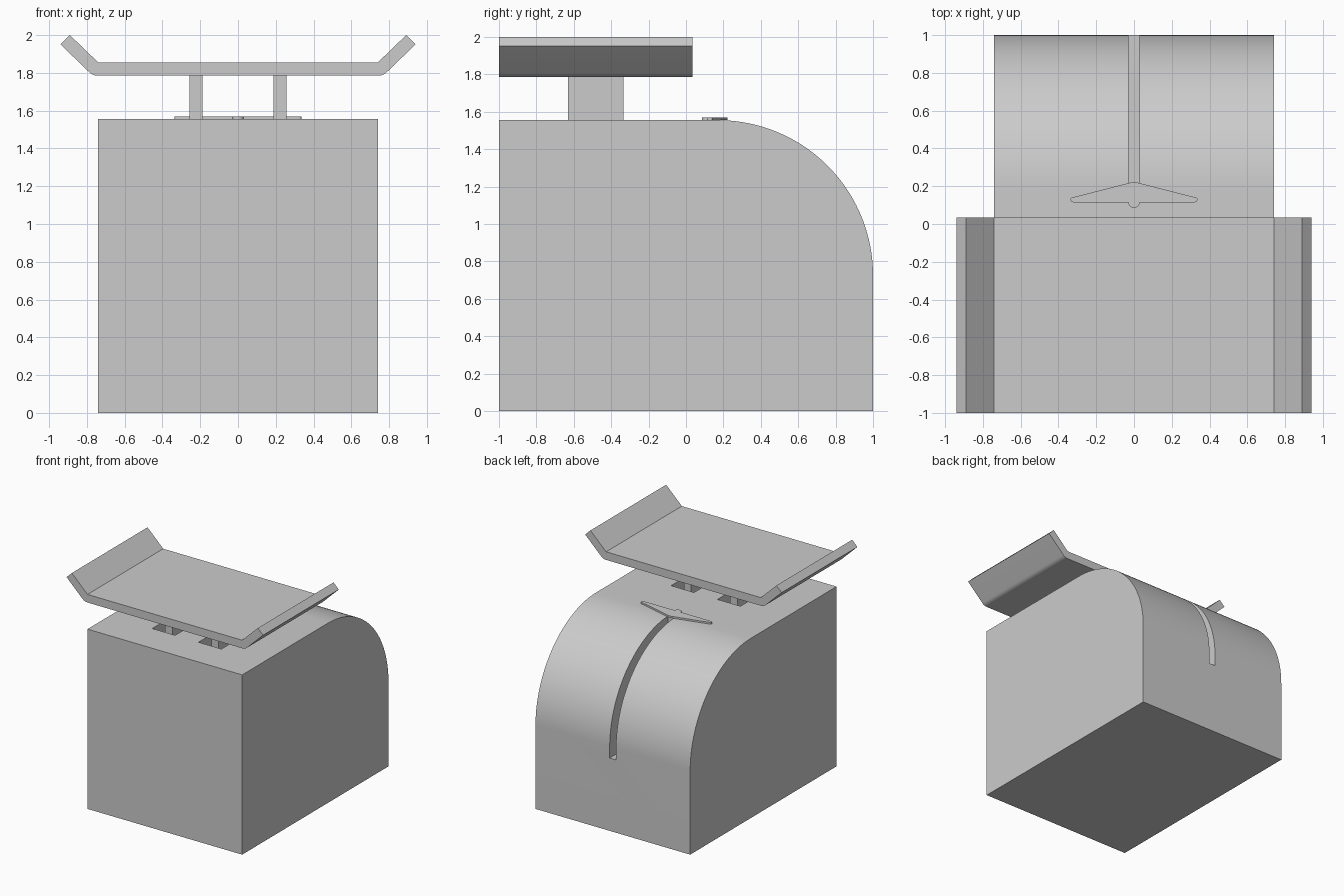
import bpy, bmesh, math
from mathutils import Vector

if "Cube" in bpy.data.objects:
    bpy.data.objects.remove(bpy.data.objects["Cube"])


def arc(cx, cy, r, a0, a1, n):
    return [(cx + r * math.cos(math.radians(a0 + (a1 - a0) * i / n)),
             cy + r * math.sin(math.radians(a0 + (a1 - a0) * i / n))) for i in range(n + 1)]


def extrude(name, pts, place, depth):
    """Face from a 2D profile, placed in space, extruded along depth."""
    bm = bmesh.new()
    face = bm.faces.new([bm.verts.new(place(a, b)) for a, b in pts])
    ext = bmesh.ops.extrude_face_region(bm, geom=[face])
    verts = [v for v in ext["geom"] if isinstance(v, bmesh.types.BMVert)]
    bmesh.ops.translate(bm, verts=verts, vec=Vector(depth))
    bmesh.ops.recalc_face_normals(bm, faces=bm.faces)
    mesh = bpy.data.meshes.new(name)
    bm.to_mesh(mesh)
    bm.free()
    ob = bpy.data.objects.new(name, mesh)
    bpy.context.collection.objects.link(ob)
    return ob


def box(name, x0, x1, y0, y1, z0, z1):
    return extrude(name, [(x0, y0), (x1, y0), (x1, y1), (x0, y1)],
                   lambda a, b: (a, b, z0), (0, 0, z1 - z0))


def smooth(ob):
    bpy.ops.object.select_all(action='DESELECT')
    ob.select_set(True)
    bpy.context.view_layer.objects.active = ob
    bpy.ops.object.shade_smooth_by_angle(angle=math.radians(30))


def cut(ob, cutter):
    mod = ob.modifiers.new("cut", 'BOOLEAN')
    mod.operation, mod.solver, mod.object = 'DIFFERENCE', 'EXACT', cutter
    bpy.context.view_layer.objects.active = ob
    bpy.ops.object.modifier_apply(modifier=mod.name)
    bpy.data.objects.remove(cutter)


TOP = 1.555

# Body: box with a large rounded back edge
profile = [(-1, TOP), (-1, 0), (1, 0)] + arc(0.17, TOP - 0.83, 0.83, 0, 90, 40)
body = extrude("body", profile, lambda a, b: (-0.74, a, b), (1.48, 0, 0))

# Pointer slot in the back and wells around the posts
cut(body, box("slot_cutter", -0.03, 0.03, 0.2, 1.1, 0.63, 1.7))
for s in (-1, 1):
    cx = s * 0.222
    cut(body, box("well_cutter", cx - 0.11, cx + 0.11, -0.70, -0.27, 1.0, 1.7))
smooth(body)

# Posts carrying the tray
for s, side in ((-1, "left"), (1, "right")):
    cx = s * 0.222
    box(side + "_post", cx - 0.034, cx + 0.034, -0.63, -0.335, 1.0, 1.79)

# Tray with upturned ends
half = arc(0.74, 1.855, 0.07, -90, -45, 6) + [(0.94, 1.951), (0.89, 2.0), (0.74, 1.855)]
tray = extrude("tray", half + [(-x, z) for x, z in reversed(half)],
               lambda a, b: (a, -1, b), (0, 1.035, 0))
smooth(tray)

# Flat winged pointer lying on the body top
half = arc(0, 0.115, 0.03, -90, 0, 8) + arc(0.322, 0.129, 0.014, -90, 105, 10) + [(0.012, 0.221)]
pointer = extrude("pointer", half + [(-x, y) for x, y in reversed(half[1:])],
                  lambda a, b: (a, b, TOP), (0, 0, 0.015))
smooth(pointer)
